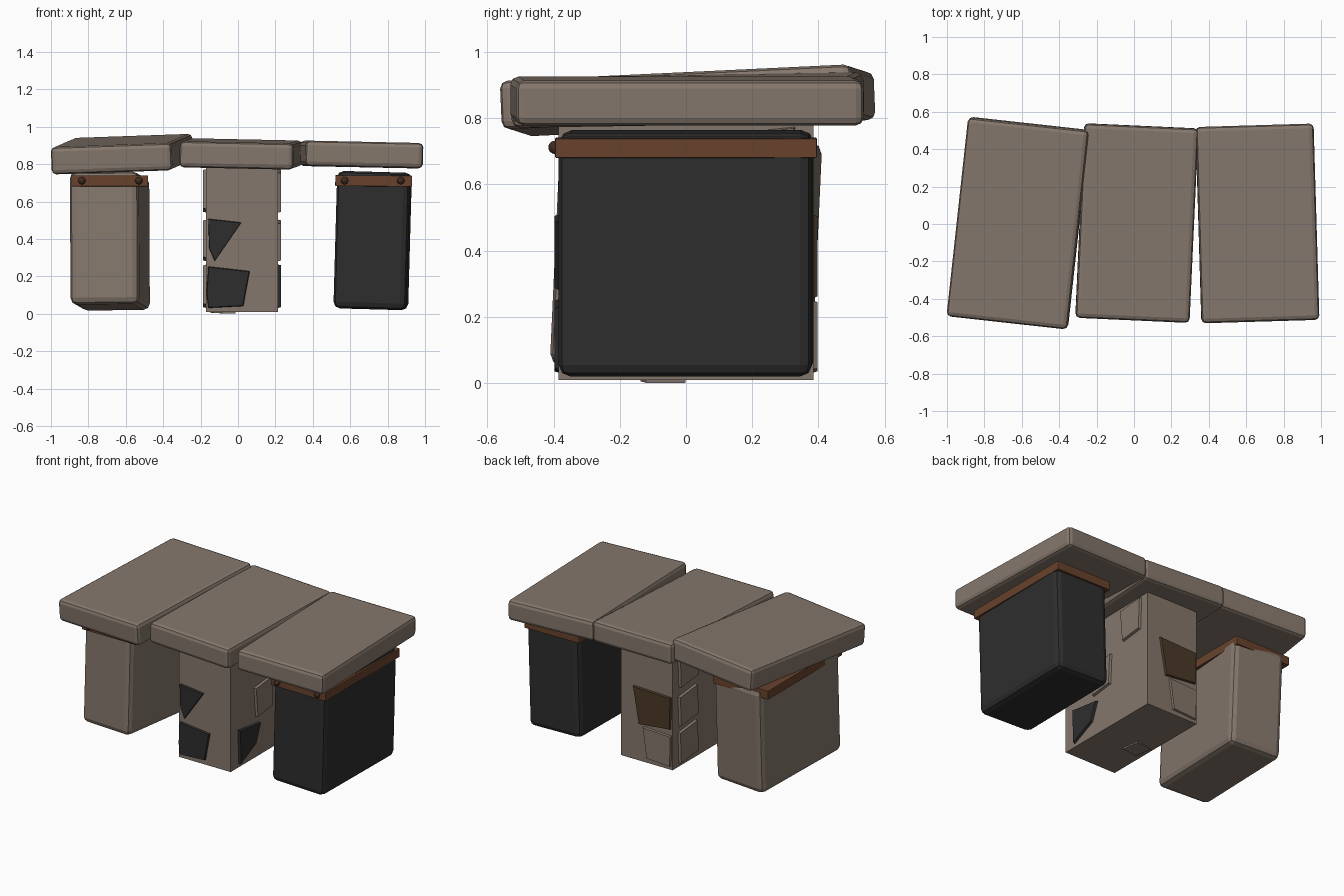
import bpy, bmesh
from math import radians
from mathutils import Vector, Euler

cube = bpy.data.objects.get("Cube")
if cube:
    bpy.data.objects.remove(cube, do_unlink=True)


def material(name, rgb):
    m = bpy.data.materials.new(name)
    m.use_nodes = True
    m.diffuse_color = (*rgb, 1)
    m.node_tree.nodes["Principled BSDF"].inputs["Base Color"].default_value = (*rgb, 1)
    return m


STONE = material("warm grey stone", (0.235, 0.185, 0.15))
DARK = material("charcoal stone", (0.027, 0.027, 0.027))
RUST = material("rust brown", (0.14, 0.055, 0.026))
BARK = material("dark brown", (0.07, 0.04, 0.02))
BOLT = material("bolt brown", (0.05, 0.025, 0.015))


def finish(name, bm, mat):
    bmesh.ops.recalc_face_normals(bm, faces=bm.faces)
    mesh = bpy.data.meshes.new(name)
    bm.to_mesh(mesh)
    bm.free()
    mesh.materials.append(mat)
    obj = bpy.data.objects.new(name, mesh)
    bpy.context.collection.objects.link(obj)
    return obj


def block(name, center, size, mat, tilt=(0, 0, 0), bevel=0.0):
    """Box with chamfered edges, turned by roll, pitch and yaw in degrees."""
    bm = bmesh.new()
    bmesh.ops.create_cube(bm, size=1)
    bmesh.ops.scale(bm, vec=size, verts=bm.verts)
    if bevel:
        bmesh.ops.bevel(bm, geom=bm.edges[:], offset=bevel, segments=2,
                        profile=0.5, affect='EDGES')
    rot = Euler([radians(a) for a in tilt]).to_matrix()
    bmesh.ops.rotate(bm, matrix=rot, verts=bm.verts)
    bmesh.ops.translate(bm, vec=center, verts=bm.verts)
    return finish(name, bm, mat)


# Middle pillar limits
X0, X1, Y = -0.17, 0.215, 0.385
SIDES = {
    "front": lambda u, z, d: (u, -Y - d, z),
    "back": lambda u, z, d: (u, Y + d, z),
    "left": lambda u, z, d: (X1 + d, u, z),
    "right": lambda u, z, d: (X0 - d, u, z),
}


def plate(name, side, outline, mat, out=0.012):
    """Chipped plate lying on one face of the pillar, slightly narrower outside."""
    place = SIDES[side]
    bm = bmesh.new()
    mid = sum((Vector(p) for p in outline), Vector((0, 0))) / len(outline)
    inner = [bm.verts.new(place(*p, -0.005)) for p in outline]
    outer = [bm.verts.new(place(*(mid + (Vector(p) - mid) * 0.95), out)) for p in outline]
    bm.faces.new(inner)
    bm.faces.new(outer)
    n = len(outline)
    for i in range(n):
        j = (i + 1) % n
        bm.faces.new((inner[i], inner[j], outer[j], outer[i]))
    finish(name, bm, mat)


# Three capping slabs
block("right_slab", (-0.62, 0.005, 0.854), (0.65, 1.07, 0.147), STONE, (2.7, -2, -6.3), 0.024)
block("middle_slab", (0.015, 0.005, 0.855), (0.61, 1.04, 0.14), STONE, (0.9, 1.2, -2.6), 0.024)
block("left_slab", (0.66, 0.003, 0.852), (0.63, 1.05, 0.136), STONE, (0, 1.2, 1.7), 0.024)

# Outer pillars
block("right_pillar", (-0.685, 0, 0.39), (0.37, 0.77, 0.71), STONE, (-2.6, -0.5, -4.5), 0.035)
block("left_pillar", (0.72, 0, 0.392), (0.39, 0.765, 0.735), DARK, (0, 1.6, -0.8), 0.035)

# Middle pillar with a thin chip under it
block("middle_pillar", ((X0 + X1) / 2, 0, 0.4), (X1 - X0, 2 * Y, 0.78), STONE)
block("base_chip", (-0.08, -0.07, 0.01), (0.12, 0.12, 0.014), STONE, (0, 2, 8))

# Patches on the front and back of the middle pillar
plate("front_upper_patch", "front",
      [(-0.16, 0.51), (0.02, 0.49), (-0.125, 0.28), (-0.155, 0.35)], DARK)
plate("front_lower_patch", "front",
      [(-0.16, 0.255), (0.065, 0.23), (0.03, 0.04), (-0.16, 0.03), (-0.17, 0.11)], DARK)
plate("back_upper_patch", "back",
      [(0.125, 0.51), (-0.165, 0.5), (-0.16, 0.28), (0.08, 0.255)], BARK)
plate("back_lower_patch", "back",
      [(0.05, 0.25), (-0.165, 0.24), (-0.16, 0.03), (0.02, 0.04)], STONE)

# Patches up both sides of the middle pillar
rows = (("lower", 0.03, 0.265), ("centre", 0.28, 0.505), ("upper", 0.54, 0.775))
for label, low, high in rows:
    plate(f"right_{label}_patch", "right",
          [(0.12, low + 0.02), (0.32, low), (0.33, high - 0.02), (0.14, high)], STONE, 0.016)
    if label == "lower":
        plate("left_lower_patch", "left",
              [(-0.3, low), (-0.31, high), (-0.08, high - 0.03), (-0.13, 0.11)], DARK, 0.016)
    else:
        shift = 0.28 if label == "upper" else 0
        plate(f"left_{label}_patch", "left",
              [(-0.12 + shift, low), (0.04 + shift, low + 0.02),
               (0.05 + shift, high), (-0.14 + shift, high - 0.02)], STONE, 0.016)

# Straps around the outer pillars, each with two front bolts
straps = (("right", -0.685, 0.205, (-0.835, -0.53), 0.0),
          ("left", 0.725, 0.205, (0.57, 0.87), 0.4))
for side, x, half, bolts, roll in straps:
    block(f"{side}_strap", (x, 0, 0.711), (2 * half, 0.79, 0.058), RUST, (0, roll, 0), 0.003)
    for i, bx in enumerate(bolts):
        bm = bmesh.new()
        bmesh.ops.create_uvsphere(bm, u_segments=12, v_segments=8, radius=0.02)
        bmesh.ops.translate(bm, vec=(bx, -0.396, 0.712), verts=bm.verts)
        finish(f"{side}_bolt_{i + 1}", bm, BOLT)
